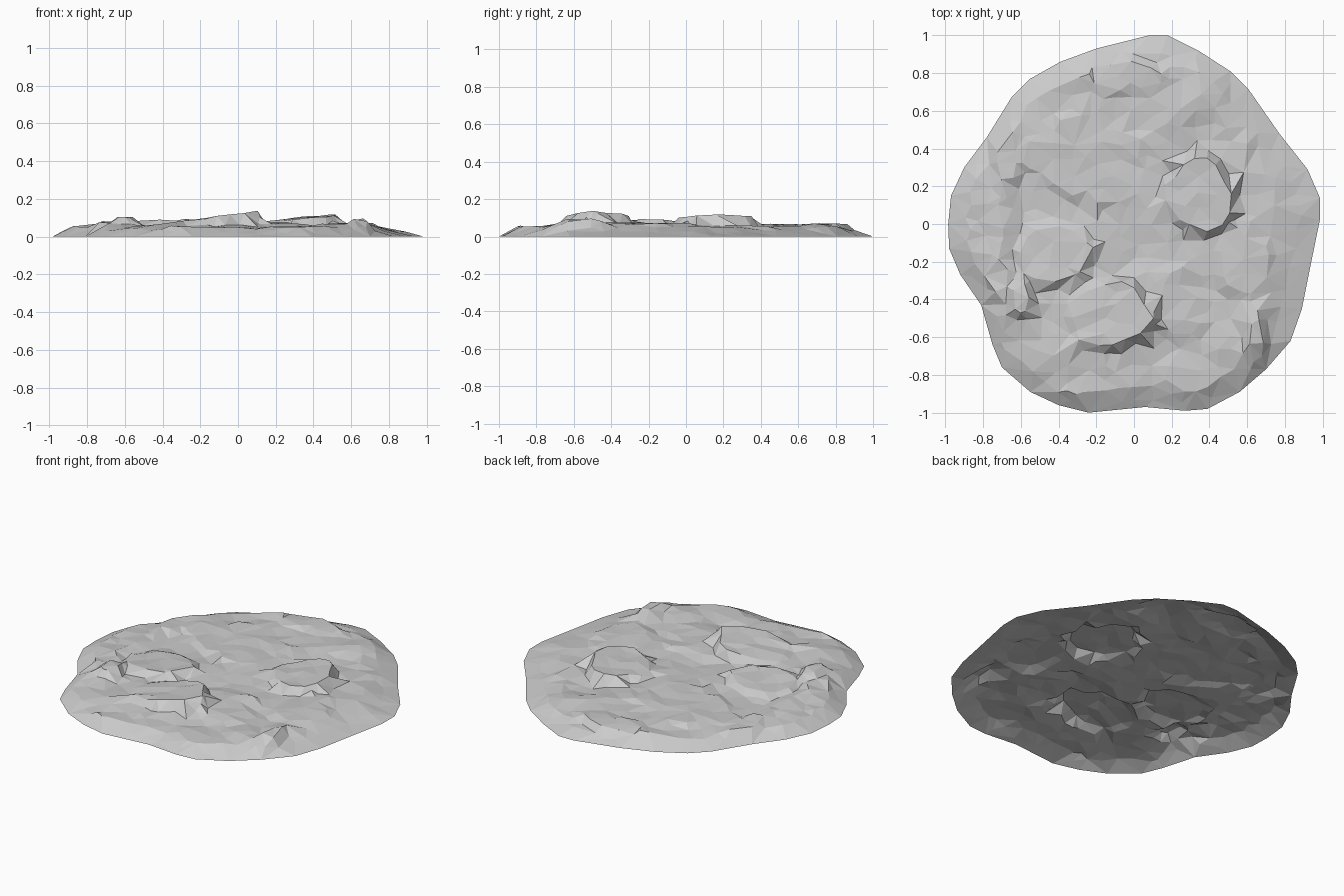
import bpy, math, random
from mathutils import Vector, noise, geometry

if "Cube" in bpy.data.objects:
    bpy.data.objects.remove(bpy.data.objects["Cube"])

random.seed(4)

# Ground outline seen from above
OUT = [Vector(p) for p in [
    (.08, 1), (.18, 1), (.34, .92), (.51, .81), (.61, .71), (.77, .48), (.92, .29), (.985, .14),
    (.985, .02), (.94, -.2), (.89, -.45), (.83, -.62), (.70, -.77), (.56, -.89), (.39, -.98),
    (.27, -.99), (.06, -.97), (-.24, -1), (-.40, -.96), (-.55, -.89), (-.70, -.76), (-.75, -.64),
    (-.81, -.43), (-.92, -.27), (-.98, -.13), (-.985, 0), (-.97, .15), (-.9, .3), (-.78, .46),
    (-.65, .67), (-.55, .77), (-.39, .86), (-.2, .93)]]
OUT.reverse()
N = len(OUT)

# Raised slabs: centre x, y, radius x, y, height, slope x, slope y
SLABS = [
    (-.14, -.48, .21, .18, .098, .16, -.03),
    (.34, .16, .17, .20, .098, .10, .03),
    (-.42, -.16, .19, .16, .078, .05, -.05),
    (-.60, -.40, .04, .07, .100, 0, 0),
    (.65, -.62, .035, .12, .090, 0, .05),
    (-.70, -.36, .03, .25, .076, 0, 0),
    (-.36, -.91, .05, .03, .074, 0, 0),
    (-.05, .78, .20, .08, .066, 0, -.04),
    (.25, -.42, .10, .18, .070, -.05, .03),
    (.58, -.2, .12, .2, .068, .02, 0),
    (-.68, .35, .05, .22, .070, -.05, 0),
    (-.25, .35, .30, .22, .063, 0, 0)]


def ragged(cx, cy, ux, uy):
    """Uneven slab radius in a given direction."""
    return 1 + .3 * noise.noise(Vector((ux * 1.6 + cx * 9, uy * 1.6 + cy * 9, 1.3)))


def inside(p):
    hit = False
    for i in range(N):
        a, b = OUT[i - 1], OUT[i]
        if (a.y > p.y) != (b.y > p.y) and p.x < a.x + (p.y - a.y) * (b.x - a.x) / (b.y - a.y):
            hit = not hit
    return hit


def rim_distance(p):
    best = 9
    for i in range(N):
        a, b = OUT[i - 1], OUT[i]
        t = max(0, min(1, (p - a).dot(b - a) / (b - a).length_squared))
        best = min(best, (p - a.lerp(b, t)).length)
    return best


def height(p):
    d = rim_distance(p)
    width = .11 + .13 * max(0, min(1, (p.x - .4) / .4)) * (p.y > -.6)
    rim = min(1, d / width)
    z = .053 + .022 * noise.noise(Vector((p.x * 4, p.y * 4, 3))) + random.uniform(-.007, .007)
    for cx, cy, rx, ry, h, sx, sy in SLABS:
        ux, uy = (p.x - cx) / rx, (p.y - cy) / ry
        r = math.hypot(ux, uy)
        r /= ragged(cx, cy, ux / max(r, .01), uy / max(r, .01))
        k = max(0, min(1, 1 - (r - 1) * min(rx, ry) / .04))
        top = h + sx * (p.x - cx) + sy * (p.y - cy) + random.uniform(-.006, .006)
        z += k * max(0, top - z)
    return z * rim


# Scattered points, denser along slab edges and rim
pts = list(OUT)


def add(p, gap):
    if inside(p) and rim_distance(p) > .035 and all((p - q).length > gap for q in pts[N:]):
        pts.append(p)


for cx, cy, rx, ry, *_ in SLABS:
    n = max(7, int((rx + ry) * 36))
    for grow in (0, .042):
        for i in range(n):
            a = math.tau * (i + random.uniform(-.4, .4)) / n
            ux, uy = math.cos(a), math.sin(a)
            k = ragged(cx, cy, ux, uy)
            add(Vector((cx + (rx * k + grow) * ux, cy + (ry * k + grow) * uy)), .027)
for i in range(N):
    for t in (.25, .75):
        e = OUT[i - 1].lerp(OUT[i], t)
        add(e - e.normalized() * random.uniform(.08, .12), .05)
S = .085
for i in range(-12, 13):
    for j in range(-12, 13):
        add(Vector((i * S + random.uniform(-.025, .025), j * S + random.uniform(-.025, .025))), .055)

# Triangulated open terrain shell
edges = [(i, (i + 1) % N) for i in range(N)]
verts, _, faces, origins, *_ = geometry.delaunay_2d_cdt(pts, edges, [list(range(N))], 1, 1e-5)
coords = [(v.x, v.y, 0 if o and o[0] < N else height(v)) for v, o in zip(verts, origins)]
mesh = bpy.data.meshes.new("rocky_ground")
mesh.from_pydata(coords, [], faces)
mesh.update()
obj = bpy.data.objects.new("rocky_ground", mesh)
bpy.context.collection.objects.link(obj)
